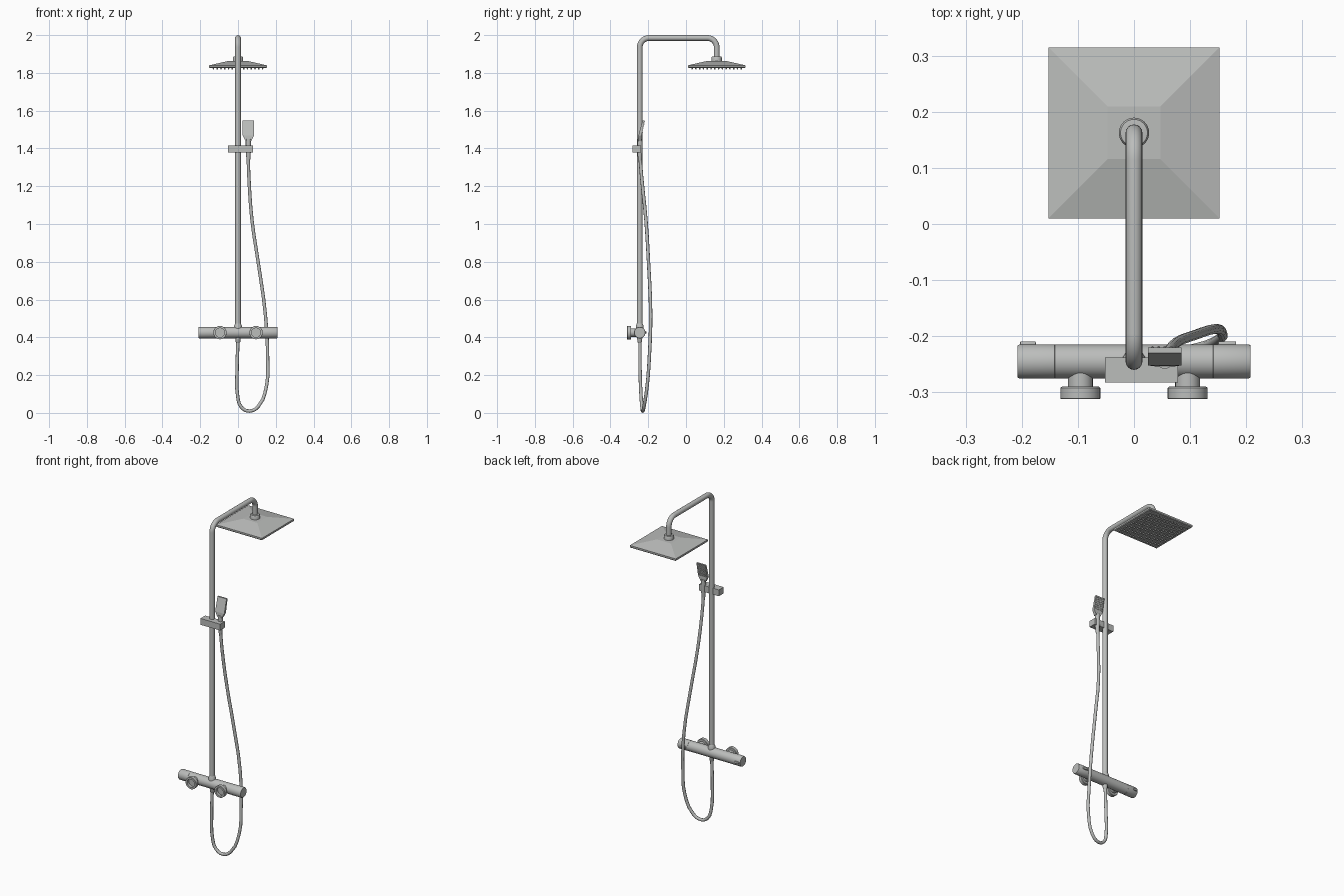
import bpy, bmesh, math
from mathutils import Vector, Matrix

if "Cube" in bpy.data.objects:
    bpy.data.objects.remove(bpy.data.objects["Cube"])

metal = bpy.data.materials.new("brushed_steel")
metal.diffuse_color = (0.50, 0.51, 0.50, 1)
metal.use_nodes = True
metal.node_tree.nodes["Principled BSDF"].inputs["Base Color"].default_value = metal.diffuse_color

PY = -0.245          # depth of the riser pipe and mixer
MZ = 0.425           # height of the mixer
HEAD_Y = 0.1625      # centre of the rain head


def finish(ob, angle=35):
    ob.data.materials.clear()
    ob.data.materials.append(metal)
    bpy.ops.object.select_all(action='DESELECT')
    ob.select_set(True)
    bpy.context.view_layer.objects.active = ob
    bpy.ops.object.shade_smooth_by_angle(angle=math.radians(angle))
    return ob


def from_bm(name, bm, angle=35):
    bmesh.ops.recalc_face_normals(bm, faces=bm.faces)
    me = bpy.data.meshes.new(name)
    bm.to_mesh(me)
    bm.free()
    ob = bpy.data.objects.new(name, me)
    bpy.context.collection.objects.link(ob)
    return finish(ob, angle)


def loft(name, rings, angle=35):
    """Skin a stack of equal-length point rings and cap both ends."""
    bm = bmesh.new()
    vs = [[bm.verts.new(p) for p in r] for r in rings]
    n = len(vs[0])
    for a, b in zip(vs, vs[1:]):
        for i in range(n):
            j = (i + 1) % n
            bm.faces.new((a[i], a[j], b[j], b[i]))
    bm.faces.new(vs[0])
    bm.faces.new(vs[-1])
    return from_bm(name, bm, angle)


def lathe(name, profile, centre, axis, n=32):
    """Turn (radius, distance) pairs about an axis through centre."""
    rot = Vector((0, 0, 1)).rotation_difference(Vector(axis))
    c = Vector(centre)
    rings = [[c + rot @ Vector((r * math.cos(2 * math.pi * i / n),
                                r * math.sin(2 * math.pi * i / n), t))
              for i in range(n)] for r, t in profile]
    return loft(name, rings)


def rect(z, y, hx, hy, x=0):
    return [(x - hx, y - hy, z), (x + hx, y - hy, z),
            (x + hx, y + hy, z), (x - hx, y + hy, z)]


def box(name, lo, hi, bevel=0.0):
    bm = bmesh.new()
    size = Vector(hi) - Vector(lo)
    mid = (Vector(hi) + Vector(lo)) / 2
    bmesh.ops.create_cube(bm, size=1, matrix=Matrix.Translation(mid) @ Matrix.Diagonal((*size, 1)))
    if bevel:
        bmesh.ops.bevel(bm, geom=bm.edges[:], offset=bevel, segments=2, affect='EDGES', profile=0.5)
    return from_bm(name, bm)


def tube(name, pts, radius, smooth_path=False, res=4, sides=4):
    cu = bpy.data.curves.new(name, 'CURVE')
    cu.dimensions = '3D'
    cu.bevel_depth = radius
    cu.bevel_resolution = sides
    cu.use_fill_caps = True
    sp = cu.splines.new('BEZIER' if smooth_path else 'POLY')
    if smooth_path:
        sp.bezier_points.add(len(pts) - 1)
        sp.resolution_u = res
        for b, p in zip(sp.bezier_points, pts):
            b.co = p
            b.handle_left_type = b.handle_right_type = 'AUTO'
    else:
        sp.points.add(len(pts) - 1)
        for b, p in zip(sp.points, pts):
            b.co = (*p, 1)
    ob = bpy.data.objects.new(name, cu)
    bpy.context.collection.objects.link(ob)
    bpy.ops.object.select_all(action='DESELECT')
    ob.select_set(True)
    bpy.context.view_layer.objects.active = ob
    bpy.ops.object.convert(target='MESH')
    return finish(bpy.context.view_layer.objects.active, 50)


def nozzles(name, spots, direction, r, h):
    """Grid of little tapered nozzles."""
    bm = bmesh.new()
    d = Vector(direction).normalized()
    rot = Vector((0, 0, 1)).rotation_difference(d).to_matrix().to_4x4()
    for s in spots:
        bmesh.ops.create_cone(bm, cap_ends=True, segments=8, radius1=r, radius2=r * 0.65, depth=h,
                              matrix=Matrix.Translation(Vector(s) + d * h / 2) @ rot)
    return from_bm(name, bm)


# Riser pipe with two rounded bends
B, TOP, N = 0.05, 1.985, 10
pts = [(0, PY, 0.45)]
for i in range(N + 1):
    a = math.pi / 2 * i / N
    pts.append((0, PY + B - B * math.cos(a), TOP - B + B * math.sin(a)))
for i in range(N + 1):
    a = math.pi / 2 * i / N
    pts.append((0, HEAD_Y - B + B * math.sin(a), TOP - B + B * math.cos(a)))
pts.append((0, HEAD_Y, 1.87))
tube("riser_pipe", pts, 0.015, sides=6)

# Rain head: square plate with a shallow pyramid top, collar and nozzles
loft("rain_head", [rect(1.826, HEAD_Y, 0.149, 0.149), rect(1.830, HEAD_Y, 0.1525, 0.1525),
                   rect(1.840, HEAD_Y, 0.1525, 0.1525), rect(1.864, HEAD_Y, 0.047, 0.047)], 5)
lathe("rain_head_collar", [(0.027, 1.860), (0.027, 1.882), (0.024, 1.887), (0.016, 1.888)],
      (0, HEAD_Y, 0), (0, 0, 1))
nozzles("rain_head_nozzles",
        [((i - 6.5) * 0.02, HEAD_Y + (j - 6.5) * 0.02, 1.827) for i in range(14) for j in range(14)],
        (0, 0, -1), 0.0045, 0.009)

# Mixer body with a turned handle at each end
lathe("mixer_body", [(0.030, -0.143), (0.030, 0.143)], (0, PY, MZ), (1, 0, 0), 40)
for side, s in (("left", -1), ("right", 1)):
    lathe(side + "_handle", [(0.027, 0.139), (0.0305, 0.1415), (0.0305, 0.204), (0.0285, 0.208)],
          (0, PY, MZ), (s, 0, 0), 40)
    # Raised grip on the handle
    x0, x1 = (-0.203, -0.175) if s < 0 else (0.150, 0.182)
    box(side + "_handle_grip", (x0, PY + 0.02, MZ - 0.006), (x1, PY + 0.036, MZ + 0.006), 0.002)
    # Wall union: neck and hollow flange
    lathe(side + "_wall_union",
          [(0.022, 0.02), (0.022, 0.045), (0.033, 0.045), (0.0355, 0.047), (0.0355, 0.066),
           (0.0345, 0.067), (0.024, 0.067), (0.024, 0.050)],
          (s * 0.0955, PY, MZ), (0, -1, 0))

# Unions above and below the mixer
lathe("riser_union", [(0.021, 0.445), (0.021, 0.460), (0.015, 0.474)], (0, PY, 0), (0, 0, 1))
lathe("hose_union", [(0.008, 0.370), (0.012, 0.376), (0.014, 0.400)], (0, PY, 0), (0, 0, 1))

# Hose hanging in a loop
tube("hose", [(0, -0.244, 0.39), (-0.005, -0.243, 0.22), (-0.002, -0.238, 0.09), (0.018, -0.233, 0.03),
              (0.062, -0.229, 0.0095), (0.108, -0.222, 0.035), (0.152, -0.205, 0.15),
              (0.157, -0.195, 0.28), (0.145, -0.187, 0.52), (0.108, -0.198, 0.79),
              (0.074, -0.212, 1.02), (0.058, -0.234, 1.24), (0.054, -0.243, 1.35)],
     0.009, True, 3, 3)

# Slide bracket
box("slide_bracket", (-0.052, -0.2825, 1.378), (0.0785, -0.2375, 1.416))

# Hand shower: round handle widening into a tilted flat head
HX = 0.055
lathe("hand_shower_handle", [(0.009, 1.335), (0.011, 1.35), (0.014, 1.40), (0.014, 1.45)],
      (HX, -0.244, 0), (0, 0, 1), 20)
loft("hand_shower_head", [rect(1.440, -0.245, 0.015, 0.009, HX), rect(1.468, -0.244, 0.030, 0.008, HX),
                          rect(1.549, -0.225, 0.030, 0.005, HX)], 5)
slope = Vector((0, 0.016, 0.081))
base = Vector((HX, -0.236, 1.468))
nozzles("hand_shower_nozzles",
        [base + slope * (0.1 + 0.8 * j / 6) + Vector(((i - 2) * 0.011, -0.0005, 0))
         for i in range(5) for j in range(7)],
        (0, 0.081, -0.016), 0.003, 0.004)
